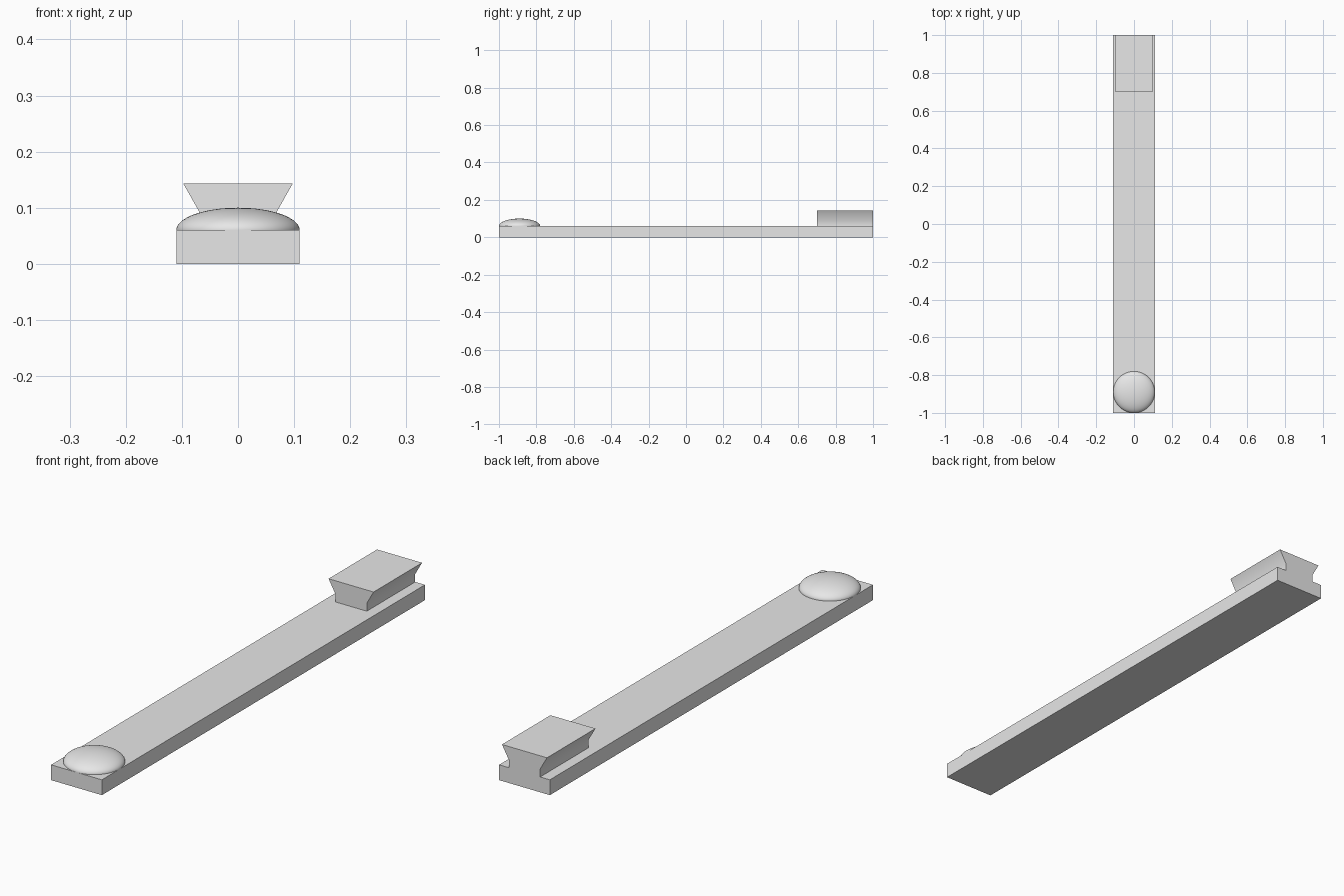
import bpy
import math

cube = bpy.data.objects.get("Cube")
if cube:
    bpy.data.objects.remove(cube, do_unlink=True)

BAR_TOP = 0.06
HALF_WIDTH = 0.11

grey = bpy.data.materials.new("light grey")
grey.use_nodes = True
grey.diffuse_color = (0.8, 0.8, 0.8, 1)
grey.node_tree.nodes["Principled BSDF"].inputs["Base Color"].default_value = grey.diffuse_color


def extrude_profile(name, half_profile, y0, y1):
    """Mirror a right-hand (x, z) profile and sweep it along y."""
    outline = half_profile + [(-x, z) for x, z in reversed(half_profile)]
    n = len(outline)
    verts = [(x, y, z) for y in (y0, y1) for x, z in outline]
    faces = [list(range(n)), list(reversed(range(n, 2 * n)))]
    faces += [[(i + 1) % n, i, n + i, n + (i + 1) % n] for i in range(n)]
    mesh = bpy.data.meshes.new(name)
    mesh.from_pydata(verts, [], faces)
    mesh.materials.append(grey)
    obj = bpy.data.objects.new(name, mesh)
    bpy.context.collection.objects.link(obj)
    return obj


def smooth(obj, degrees):
    bpy.ops.object.select_all(action="DESELECT")
    obj.select_set(True)
    bpy.context.view_layer.objects.active = obj
    bpy.ops.object.shade_smooth_by_angle(angle=math.radians(degrees))


# Long flat bar
extrude_profile("bar", [(HALF_WIDTH, 0), (HALF_WIDTH, BAR_TOP)], -1, 1)

# Dovetail block at the back: straight neck, flared top
dovetail = extrude_profile(
    "dovetail_block",
    [(0.068, BAR_TOP), (0.068, 0.091), (0.0975, 0.143)], 0.7, 1)
smooth(dovetail, 35)

# Flattened round button at the front
bpy.ops.mesh.primitive_uv_sphere_add(
    segments=64, ring_count=32, radius=1,
    location=(0, HALF_WIDTH - 1, BAR_TOP))
button = bpy.context.object
button.name = "round_button"
button.scale = (HALF_WIDTH, HALF_WIDTH, 0.04)
button.data.materials.append(grey)
smooth(button, 30)
